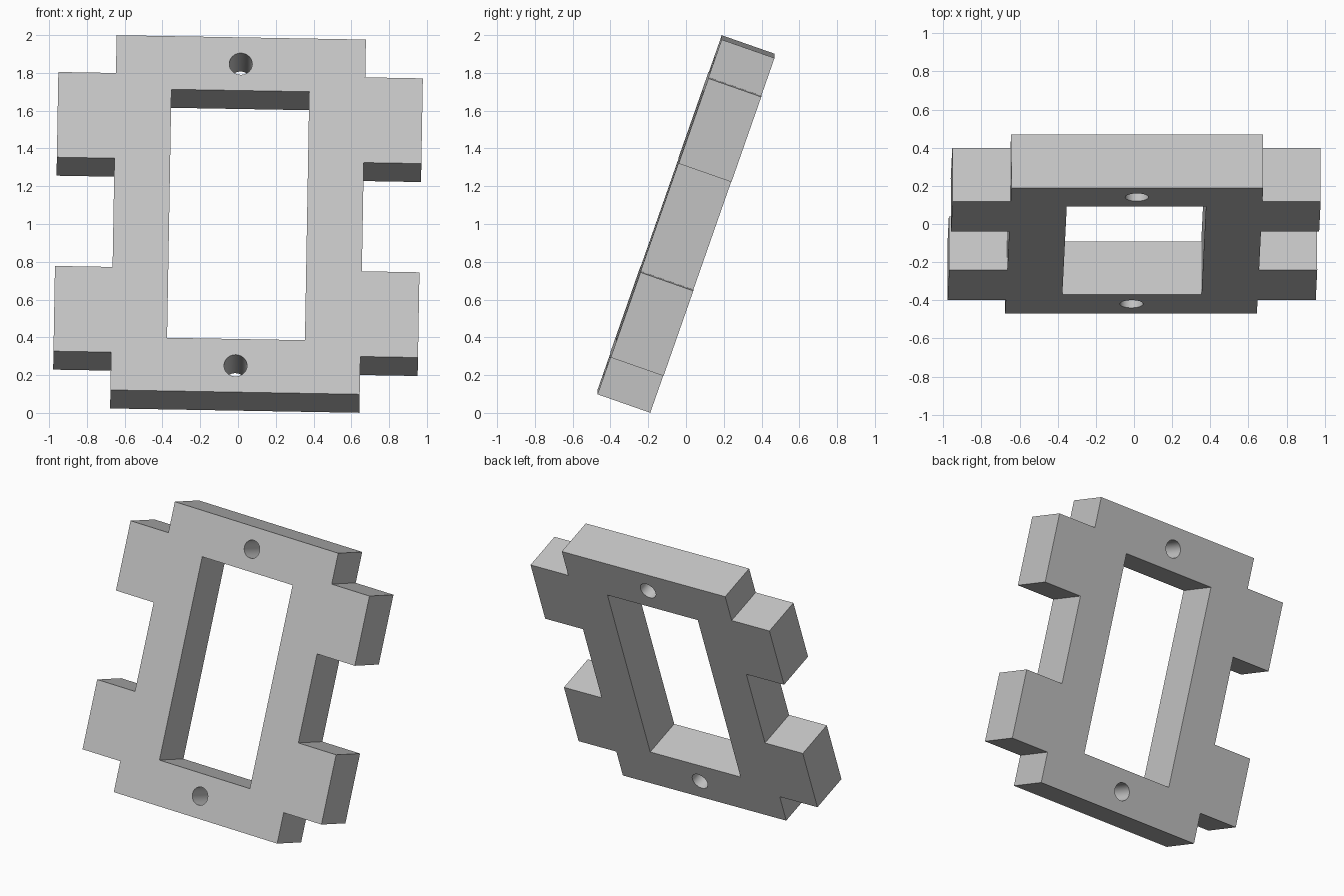
import bpy
import bmesh
from math import radians, sin, cos, tau

if "Cube" in bpy.data.objects:
    bpy.data.objects.remove(bpy.data.objects["Cube"], do_unlink=True)

THICKNESS = 0.296
BODY_X, BODY_Y = 0.66, 0.995          # half sizes of the main plate
TAB_X, TAB_LOW, TAB_HIGH = 0.965, 0.305, 0.783
OPEN_X, OPEN_Y = 0.365, 0.697         # half sizes of the window
HOLE_Y, HOLE_R, HOLE_SIDES = 0.846, 0.061, 32

grey = bpy.data.materials.new("light grey")
grey.use_nodes = True
colour = (0.55, 0.55, 0.55, 1.0)
grey.diffuse_color = colour
grey.node_tree.nodes["Principled BSDF"].inputs["Base Color"].default_value = colour


def add_loop(curve, points):
    spline = curve.splines.new("POLY")
    spline.points.add(len(points) - 1)
    for p, (x, y) in zip(spline.points, points):
        p.co = (x, y, 0, 1)
    spline.use_cyclic_u = True
    spline.use_smooth = False


# Outline: one side from bottom to top, then the opposite side back down
right = [(BODY_X, -BODY_Y), (BODY_X, -TAB_HIGH), (TAB_X, -TAB_HIGH),
         (TAB_X, -TAB_LOW), (BODY_X, -TAB_LOW)]
right += [(x, -y) for x, y in reversed(right)]
outline = right + [(-x, y) for x, y in reversed(right)]

curve = bpy.data.curves.new("frame_plate", "CURVE")
curve.dimensions = "2D"
curve.fill_mode = "BOTH"
curve.extrude = THICKNESS / 2
add_loop(curve, outline)

# Rectangular window and the two bolt holes
add_loop(curve, [(-OPEN_X, -OPEN_Y), (OPEN_X, -OPEN_Y), (OPEN_X, OPEN_Y), (-OPEN_X, OPEN_Y)])
for cy in (-HOLE_Y, HOLE_Y):
    add_loop(curve, [(HOLE_R * cos(tau * i / HOLE_SIDES), cy + HOLE_R * sin(tau * i / HOLE_SIDES))
                     for i in range(HOLE_SIDES)])

plate = bpy.data.objects.new("frame_plate", curve)
bpy.context.collection.objects.link(plate)
bpy.ops.object.select_all(action="DESELECT")
plate.select_set(True)
bpy.context.view_layer.objects.active = plate
bpy.ops.object.convert(target="MESH")
plate = bpy.context.object

# Weld the caps to the walls
bm = bmesh.new()
bm.from_mesh(plate.data)
bmesh.ops.remove_doubles(bm, verts=bm.verts, dist=0.0005)
bmesh.ops.recalc_face_normals(bm, faces=bm.faces)
bm.to_mesh(plate.data)
bm.free()
plate.data.materials.clear()
plate.data.materials.append(grey)
bpy.ops.object.shade_smooth_by_angle(angle=radians(30))

# Lean the plate back with a slight roll
plate.rotation_euler = (radians(90 - 19.3), radians(1), 0)
plate.location = (0, 0, 1)
